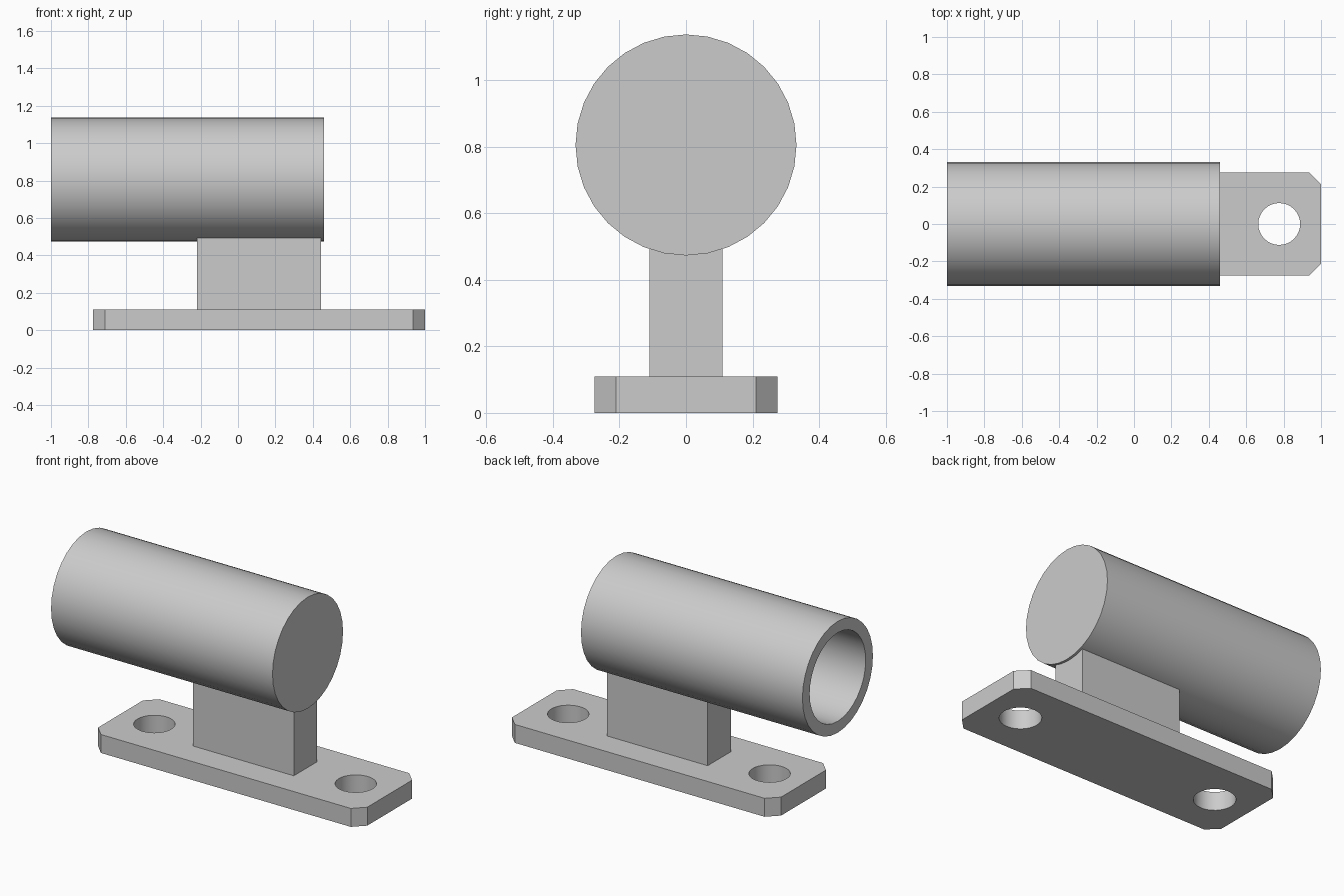
import bpy, bmesh, math
from mathutils import Matrix

cube = bpy.data.objects.get("Cube")
if cube:
    bpy.data.objects.remove(cube, do_unlink=True)

grey = bpy.data.materials.new("light grey")
grey.use_nodes = True
colour = (0.6, 0.6, 0.6, 1)
grey.diffuse_color = colour
grey.node_tree.nodes["Principled BSDF"].inputs["Base Color"].default_value = colour

SEGMENTS = 32
PLATE_X, PLATE_HALF, PLATE_DEPTH, PLATE_H = 0.1125, 0.8875, 0.275, 0.11
TUBE_Z = 0.805


def finish(name, bm):
    bmesh.ops.recalc_face_normals(bm, faces=bm.faces)
    mesh = bpy.data.meshes.new(name)
    bm.to_mesh(mesh)
    bm.free()
    mesh.materials.append(grey)
    obj = bpy.data.objects.new(name, mesh)
    bpy.context.collection.objects.link(obj)
    return obj


def activate(obj):
    bpy.ops.object.select_all(action='DESELECT')
    obj.select_set(True)
    bpy.context.view_layer.objects.active = obj


def prism(name, outline, z0, z1):
    """Extrude an outline upwards."""
    bm = bmesh.new()
    face = bm.faces.new([bm.verts.new((x, y, z0)) for x, y in outline])
    top = bmesh.ops.extrude_face_region(bm, geom=[face])["geom"]
    verts = [v for v in top if isinstance(v, bmesh.types.BMVert)]
    bmesh.ops.translate(bm, verts=verts, vec=(0, 0, z1 - z0))
    return finish(name, bm)


# Base plate with clipped corners
c = 0.064
a, b = PLATE_HALF, PLATE_DEPTH
outline = [(a, b - c), (a - c, b), (c - a, b), (-a, b - c),
           (-a, c - b), (c - a, -b), (a - c, -b), (a, c - b)]
plate = prism("base_plate", [(x + PLATE_X, y) for x, y in outline], 0, PLATE_H)

# Two screw holes through the plate
bm = bmesh.new()
for side in (-1, 1):
    bmesh.ops.create_cone(bm, cap_ends=True, segments=SEGMENTS, radius1=0.112,
                          radius2=0.112, depth=0.5,
                          matrix=Matrix.Translation((PLATE_X + side * 0.664, 0, 0.05)))
cutter = finish("hole_cutter", bm)
cutter.hide_render = True
activate(plate)
cut = plate.modifiers.new("screw_holes", 'BOOLEAN')
cut.operation = 'DIFFERENCE'
cut.solver = 'EXACT'
cut.object = cutter
bpy.ops.object.modifier_apply(modifier=cut.name)
bpy.data.objects.remove(cutter, do_unlink=True)

# Post, sunk a little into the tube wall
post = [(-0.22, -0.11), (0.445, -0.11), (0.445, 0.11), (-0.22, 0.11)]
prism("post", post, PLATE_H, 0.51)

# Tube, open at one end and closed at the other
profile = [(0.46, 0.332), (-1.0, 0.332), (-1.0, 0.264), (0.394, 0.264)]
bm = bmesh.new()
rings = []
for x, r in profile:
    angles = [2 * math.pi * i / SEGMENTS for i in range(SEGMENTS)]
    rings.append([bm.verts.new((x, r * math.cos(t), TUBE_Z + r * math.sin(t)))
                  for t in angles])
for first, second in zip(rings, rings[1:]):
    for i in range(SEGMENTS):
        j = (i + 1) % SEGMENTS
        bm.faces.new((first[i], first[j], second[j], second[i]))
bm.faces.new(rings[0])
bm.faces.new(rings[-1])
tube = finish("tube", bm)

# Smooth the round walls, keep the edges crisp
for obj in (plate, tube):
    activate(obj)
    bpy.ops.object.shade_smooth_by_angle(angle=math.radians(30))
